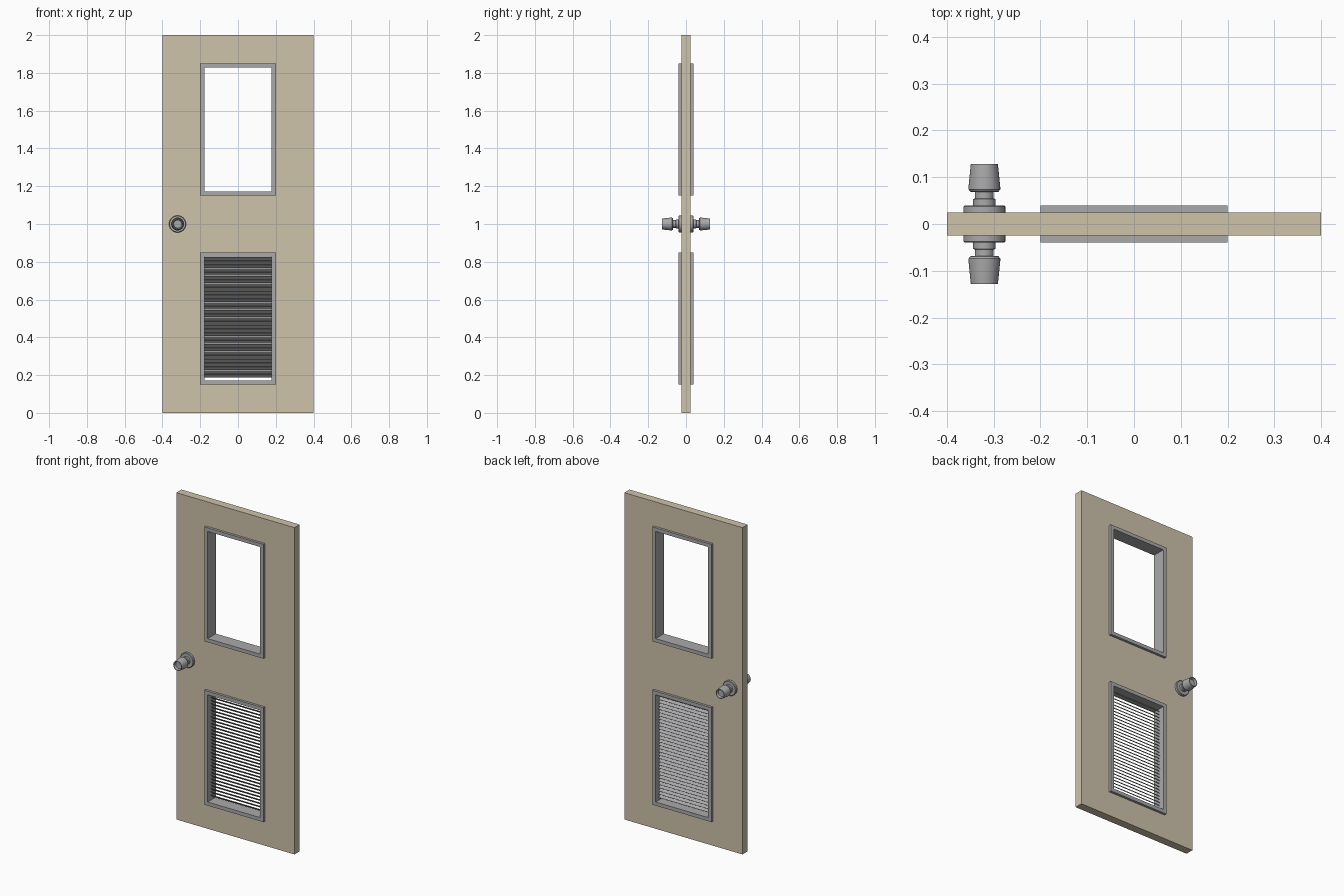
import bpy
import bmesh
import math
from mathutils import Matrix

cube = bpy.data.objects.get("Cube")
if cube:
    bpy.data.objects.remove(cube, do_unlink=True)


def material(name, color):
    m = bpy.data.materials.new(name)
    m.use_nodes = True
    m.diffuse_color = color
    m.node_tree.nodes["Principled BSDF"].inputs["Base Color"].default_value = color
    return m


TAN = material("tan paint", (0.62, 0.55, 0.41, 1))
GREY = material("grey metal", (0.40, 0.40, 0.41, 1))


def add(name, mesh, mat):
    mesh.materials.clear()
    mesh.materials.append(mat)
    ob = bpy.data.objects.new(name, mesh)
    bpy.context.collection.objects.link(ob)
    return ob


def panel(name, rects, half_depth, mat):
    """Upright slab from an outer rectangle; further rectangles are holes."""
    curve = bpy.data.curves.new(name, "CURVE")
    curve.dimensions = "2D"
    curve.fill_mode = "BOTH"
    curve.extrude = half_depth
    for hw, z0, z1 in rects:
        s = curve.splines.new("POLY")
        s.points.add(3)
        corners = [(-hw, z0), (hw, z0), (hw, z1), (-hw, z1)]
        for p, (x, z) in zip(s.points, corners):
            p.co = (x, z, 0, 1)
        s.use_cyclic_u = True
    tmp = bpy.data.objects.new(name + "_outline", curve)
    bpy.context.collection.objects.link(tmp)
    bpy.context.view_layer.update()
    dg = bpy.context.evaluated_depsgraph_get()
    mesh = bpy.data.meshes.new_from_object(tmp.evaluated_get(dg))
    bpy.data.objects.remove(tmp, do_unlink=True)
    mesh.transform(Matrix.Rotation(math.pi / 2, 4, "X"))
    bm = bmesh.new()
    bm.from_mesh(mesh)
    bmesh.ops.remove_doubles(bm, verts=bm.verts, dist=1e-5)
    bmesh.ops.recalc_face_normals(bm, faces=bm.faces)
    for f in bm.faces:
        f.smooth = False
    bm.to_mesh(mesh)
    bm.free()
    return add(name, mesh, mat)


# Door leaf with two openings, each lined by a metal frame
HALF, RIM = 0.2, 0.022
openings = {"window_frame": (1.15, 1.85), "vent_frame": (0.15, 0.85)}
panel("door_leaf",
      [(0.4, 0, 2)] + [(HALF - 0.01, a + 0.01, b - 0.01) for a, b in openings.values()],
      0.025, TAN)
for name, (a, b) in openings.items():
    panel(name, [(HALF, a, b), (HALF - RIM, a + RIM, b - RIM)], 0.04, GREY)

# Vent slats, sloping down towards the back
bm = bmesh.new()
for i in range(32):
    place = (Matrix.Translation((0, 0, 0.196 + i * 0.02))
             @ Matrix.Rotation(-math.pi / 4, 4, "X")
             @ Matrix.Diagonal((2 * (HALF - RIM) + 0.004, 0.025, 0.002, 1)))
    bmesh.ops.create_cube(bm, size=1, matrix=place)
mesh = bpy.data.meshes.new("vent_slats")
bm.to_mesh(mesh)
bm.free()
add("vent_slats", mesh, GREY)

# Turned door knob: (radius, distance from the door centre plane)
PROFILE = [(0, 0.02), (0.045, 0.02), (0.045, 0.037), (0.042, 0.040),
           (0.024, 0.040), (0.024, 0.053), (0.020, 0.055), (0.020, 0.068),
           (0.030, 0.069), (0.034, 0.074), (0.034, 0.079), (0.029, 0.128),
           (0.025, 0.128), (0.021, 0.114), (0, 0.112)]


def knob(name, side):
    bm = bmesh.new()
    verts = [bm.verts.new((r, side * d, 0)) for r, d in PROFILE]
    edges = [bm.edges.new(pair) for pair in zip(verts, verts[1:])]
    bmesh.ops.spin(bm, geom=verts + edges, cent=(0, 0, 0), axis=(0, 1, 0),
                   angle=2 * math.pi, steps=32)
    bmesh.ops.remove_doubles(bm, verts=bm.verts, dist=1e-5)
    bmesh.ops.recalc_face_normals(bm, faces=bm.faces)
    mesh = bpy.data.meshes.new(name)
    bm.to_mesh(mesh)
    bm.free()
    ob = add(name, mesh, GREY)
    ob.location = (-0.32, 0, 1)
    bpy.ops.object.select_all(action="DESELECT")
    ob.select_set(True)
    bpy.context.view_layer.objects.active = ob
    bpy.ops.object.shade_smooth_by_angle(angle=math.radians(35))


knob("front_knob", -1)
knob("back_knob", 1)
